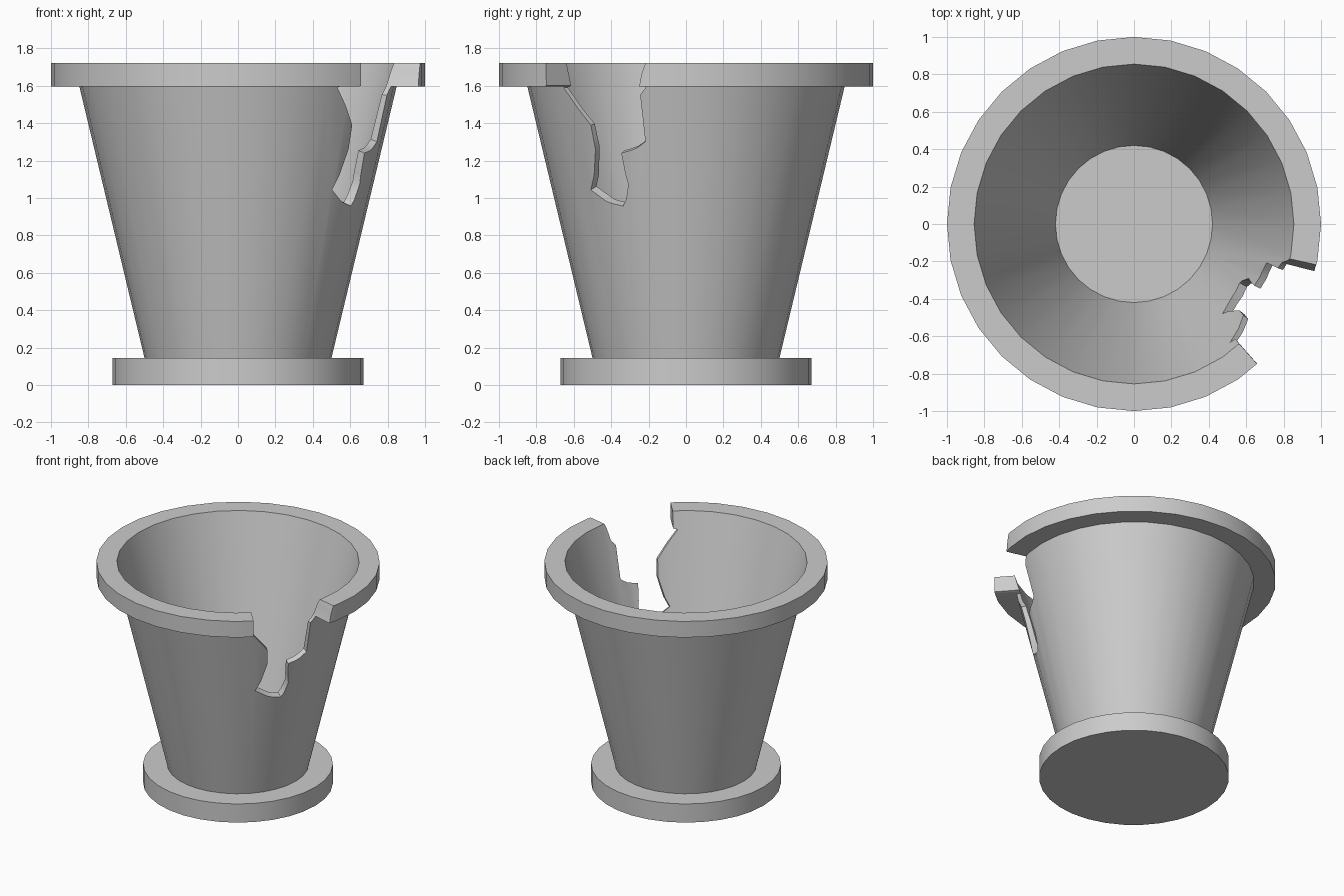
import bpy, bmesh
from math import sin, cos, radians

if "Cube" in bpy.data.objects:
    bpy.data.objects.remove(bpy.data.objects["Cube"])

SIDES = 32


def new_object(name, bm):
    bmesh.ops.recalc_face_normals(bm, faces=bm.faces)
    mesh = bpy.data.meshes.new(name)
    bm.to_mesh(mesh)
    bm.free()
    ob = bpy.data.objects.new(name, mesh)
    bpy.context.collection.objects.link(ob)
    return ob


def lathe(name, profile):
    """Spin a closed (radius, height) profile round the z axis."""
    bm = bmesh.new()
    verts = [bm.verts.new((r, 0, z)) for r, z in profile]
    edges = [bm.edges.new(p) for p in zip(verts, verts[1:])]
    bmesh.ops.spin(bm, geom=verts + edges, axis=(0, 0, 1), cent=(0, 0, 0),
                   angle=radians(360), steps=SIDES, use_merge=False)
    bmesh.ops.remove_doubles(bm, verts=bm.verts, dist=0.0005)
    return new_object(name, bm)


# Pot: foot disc, tapered wall, rim band and inside
pot = lathe("broken_pot", [
    (0, 0), (0.67, 0), (0.67, 0.145), (0.5, 0.145), (0.848, 1.595),
    (1, 1.595), (1, 1.72), (0.855, 1.72), (0.42, 0.145), (0, 0.145)])

# Jagged outline of the missing piece: (angle, height) on the outer wall
outline = [
    (-48.8, 1.85), (-48.6, 1.60), (-50.9, 1.59), (-39.8, 1.388), (-39.3, 1.26),
    (-45.3, 1.043), (-29.1, 0.955), (-25.4, 1.07), (-27.1, 1.238),
    (-20.3, 1.265), (-16.3, 1.30), (-17.1, 1.55), (-15.0, 1.586),
    (-14.5, 1.60), (-12.6, 1.72), (-10.5, 1.85)]


def ring(bm, d):
    """Outline pushed out from the wall by d; the cut dips towards the outside."""
    verts = []
    for a, z in outline:
        r = 0.5 + 0.24 * (z - 0.145) + d
        tilt = 0.45 * max(0, min(1, (1.6 - z) / 0.4))
        a = radians(a)
        verts.append(bm.verts.new((r * cos(a), r * sin(a), z - tilt * d)))
    return verts


# Cutter for the broken gap
bm = bmesh.new()
inner, outer = ring(bm, -0.2), ring(bm, 0.45)
n = len(outline)
caps = [bm.faces.new(inner), bm.faces.new(outer)]
for i in range(n):
    j = (i + 1) % n
    bm.faces.new((inner[i], inner[j], outer[j], outer[i]))
bmesh.ops.triangulate(bm, faces=bm.faces)
cutter = new_object("gap_cutter", bm)
cutter.hide_render = True
cutter.hide_set(True)

# Break the gap out of the wall and rim
cut = pot.modifiers.new("gap", 'BOOLEAN')
cut.operation = 'DIFFERENCE'
cut.solver = 'EXACT'
cut.object = cutter
bpy.context.view_layer.objects.active = pot
pot.select_set(True)
bpy.ops.object.modifier_apply(modifier=cut.name)
bpy.data.objects.remove(cutter)

# Smooth round the pot, sharp at rims and break
bpy.ops.object.shade_smooth_by_angle(angle=radians(30))
